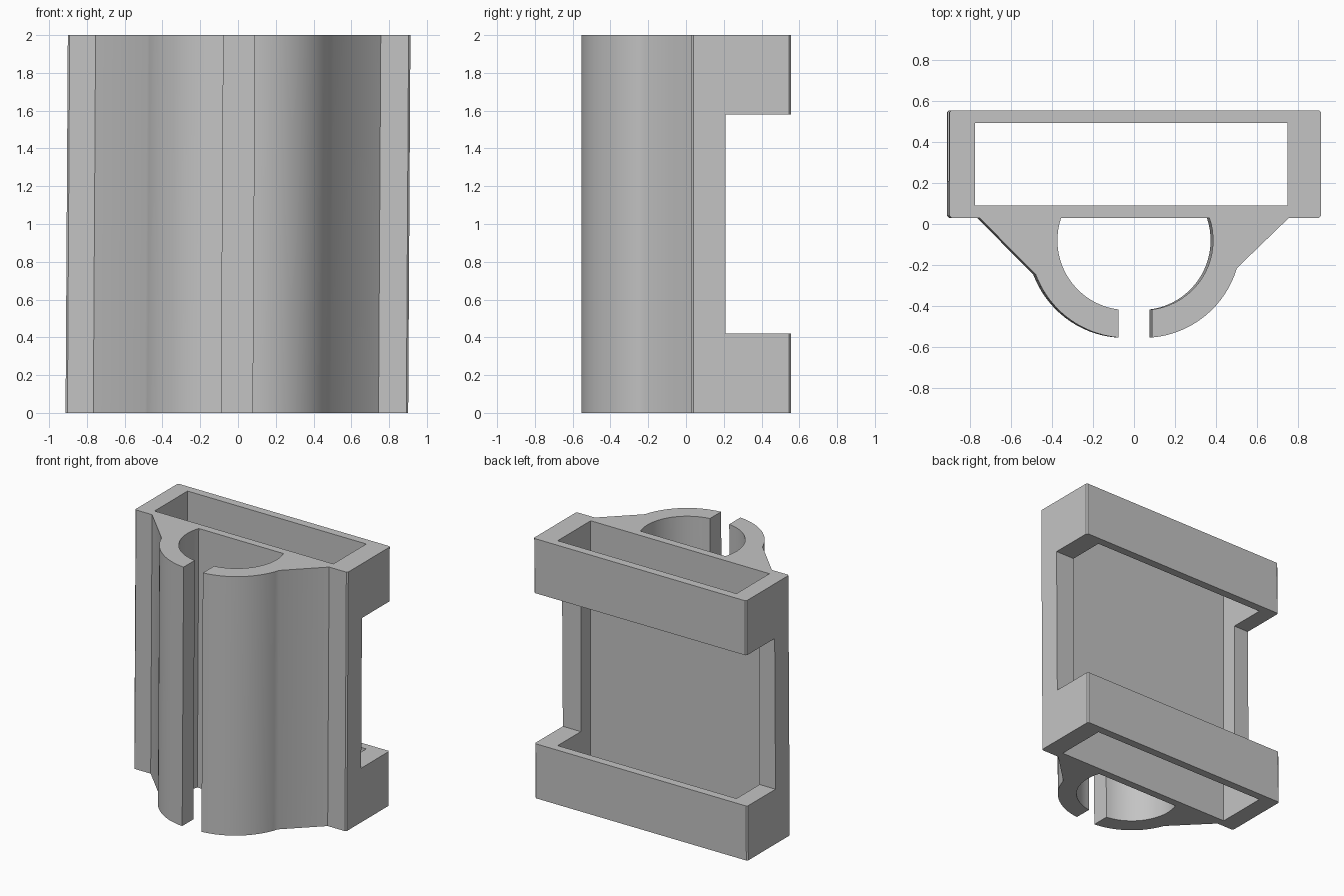
import bpy, bmesh
from math import sin, cos, asin, acos, degrees, radians

if "Cube" in bpy.data.objects:
    bpy.data.objects.remove(bpy.data.objects["Cube"])

HEIGHT = 2.0
LEAN = 0.006             # slight sideways lean of the extrusion
FRONT, BACK = 0.03, 0.555
HALF_W, CHAMFER = 0.907, 0.01
SLIT = 0.0825            # half width of the clamp opening
CX, CY = 0.04, -0.08     # arc centre of each clamp arm
R_IN, R_OUT = 0.34, 0.476

grey = bpy.data.materials.new("light grey")
grey.use_nodes = True
grey.diffuse_color = (0.55, 0.55, 0.55, 1)
grey.node_tree.nodes["Principled BSDF"].inputs["Base Color"].default_value = (0.55, 0.55, 0.55, 1)


def arc(radius, a0, a1, n):
    """Points on a clamp arc, angles in degrees."""
    angles = [radians(a0 + (a1 - a0) * i / n) for i in range(n + 1)]
    return [(CX + radius * cos(a), CY + radius * sin(a)) for a in angles]


def half_outline(flare_angle, flare_x):
    """One side of the cross-section, from the bore round to the back."""
    bore = arc(R_IN, degrees(asin((FRONT - CY) / R_IN)),
               -degrees(acos((SLIT - CX) / R_IN)), 20)
    shell = arc(R_OUT, -degrees(acos((SLIT - CX) / R_OUT)), flare_angle, 16)
    box = [(flare_x, FRONT), (HALF_W - CHAMFER, FRONT), (HALF_W, FRONT + CHAMFER),
           (HALF_W, BACK - CHAMFER), (HALF_W - CHAMFER, BACK)]
    return bore + shell + box


def prism(name, outline, z0, z1):
    """Extrude a flat outline upwards."""
    bm = bmesh.new()
    face = bm.faces.new([bm.verts.new((x, y, z0)) for x, y in outline])
    top = bmesh.ops.extrude_face_region(bm, geom=[face])["geom"]
    bmesh.ops.translate(bm, vec=(0, 0, z1 - z0),
                        verts=[v for v in top if isinstance(v, bmesh.types.BMVert)])
    bmesh.ops.recalc_face_normals(bm, faces=bm.faces[:])
    mesh = bpy.data.meshes.new(name)
    bm.to_mesh(mesh)
    bm.free()
    mesh.materials.append(grey)
    obj = bpy.data.objects.new(name, mesh)
    bpy.context.collection.objects.link(obj)
    return obj


def rectangle(x0, x1, y0, y1):
    return [(x0, y0), (x1, y0), (x1, y1), (x0, y1)]


# Box and split clamp as a single leaning extrusion
right = half_outline(-16.5, 0.75)
left = [(-x, y) for x, y in half_outline(-20.5, 0.76)]
bracket = prism("clamp_bracket", right + left[::-1], 0, HEIGHT)
for v in bracket.data.vertices:
    v.co.x += LEAN * (v.co.z - HEIGHT / 2)

# Strap pocket through the box, and the window in its back
cutters = [
    prism("pocket_cutter", rectangle(-0.775, 0.75, 0.09, 0.492), -0.2, HEIGHT + 0.2),
    prism("window_cutter", rectangle(-1.2, 1.2, 0.21, 0.8), 0.42, 1.58),
]
bpy.context.view_layer.objects.active = bracket
for cutter in cutters:
    cutter.hide_render = True
    mod = bracket.modifiers.new(cutter.name, "BOOLEAN")
    mod.operation = "DIFFERENCE"
    mod.solver = "EXACT"
    mod.object = cutter
    bpy.ops.object.modifier_apply(modifier=mod.name)
    bpy.data.objects.remove(cutter)

# Smooth curves, sharp corners
bpy.ops.object.select_all(action="DESELECT")
bracket.select_set(True)
bpy.ops.object.shade_smooth_by_angle(angle=radians(28))
